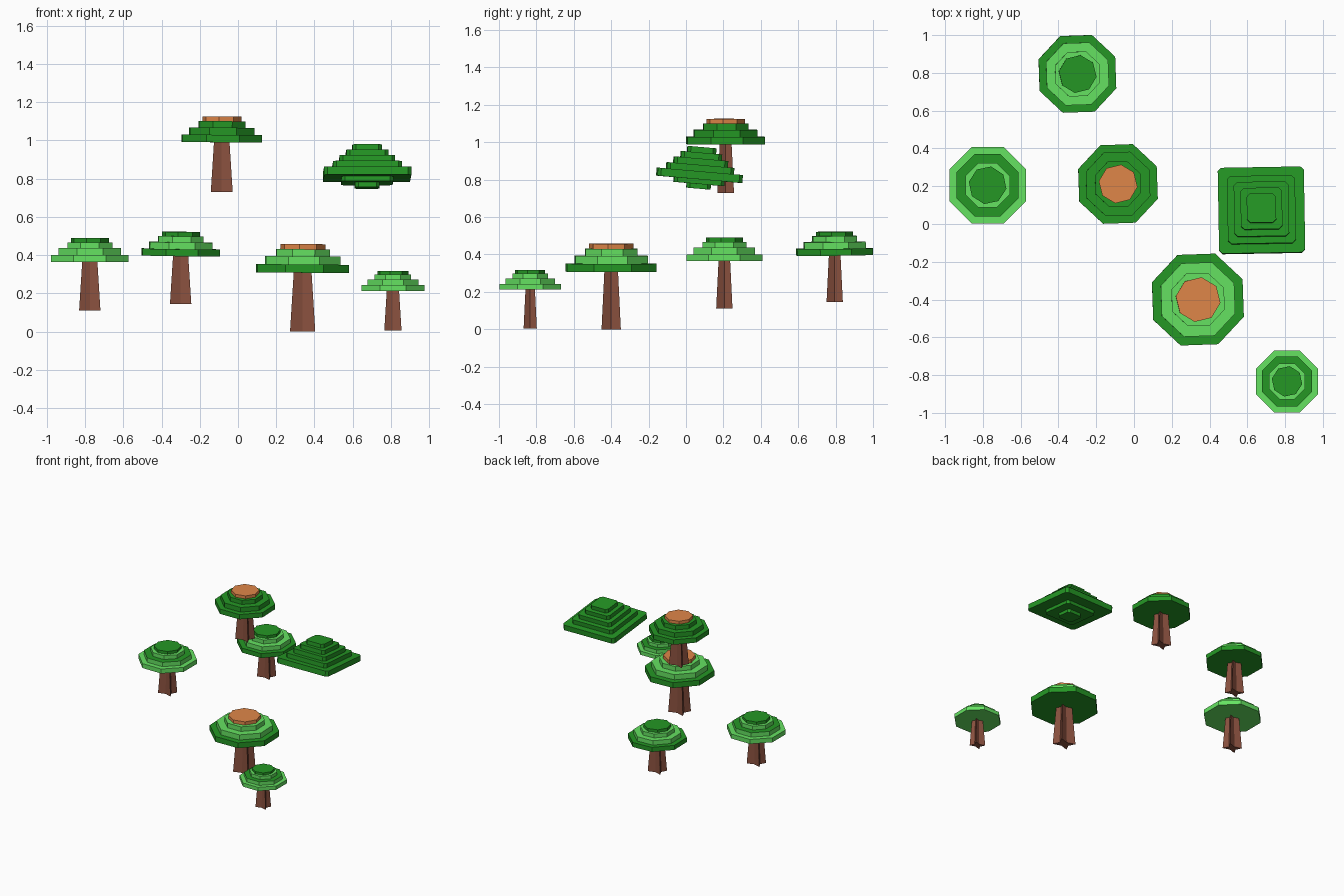
import bpy, bmesh, math

cube = bpy.data.objects.get("Cube")
if cube:
    bpy.data.objects.remove(cube, do_unlink=True)


def material(name, colour):
    m = bpy.data.materials.new(name)
    m.use_nodes = True
    m.diffuse_color = (*colour, 1)
    m.node_tree.nodes["Principled BSDF"].inputs["Base Color"].default_value = (*colour, 1)
    return m


LEAF = [material("dark green", (0.018, 0.31, 0.018)),
        material("light green", (0.13, 0.76, 0.12)),
        material("orange", (0.74, 0.24, 0.066))]
BARK = [material("bark brown", (0.25, 0.08, 0.048))]
DARK, LIGHT, ORANGE = range(3)


def prism(bm, low, high, z0, z1, side=0, top=0):
    """Closed prism between two outlines of equal length."""
    a = [bm.verts.new((x, y, z0)) for x, y in low]
    b = [bm.verts.new((x, y, z1)) for x, y in high]
    n = len(a)
    bm.faces.new(b).material_index = top
    bm.faces.new(a[::-1]).material_index = side
    for i in range(n):
        j = (i + 1) % n
        bm.faces.new((a[i], a[j], b[j], b[i])).material_index = side


def finish(bm, name, mats, location, rotation=(0, 0, 0)):
    bmesh.ops.recalc_face_normals(bm, faces=bm.faces)
    mesh = bpy.data.meshes.new(name)
    bm.to_mesh(mesh)
    bm.free()
    for m in mats:
        mesh.materials.append(m)
    ob = bpy.data.objects.new(name, mesh)
    ob.location = location
    ob.rotation_euler = [math.radians(r) for r in rotation]
    bpy.context.collection.objects.link(ob)


def octagon(half, turn=0):
    r = half / math.cos(math.pi / 8)
    angles = [math.pi / 8 + i * math.pi / 4 + math.radians(turn) for i in range(8)]
    return [(r * math.cos(t), r * math.sin(t)) for t in angles]


def star(half_x, half_y, inner):
    """Four-pointed star with its tips on the diagonals."""
    return [(half_x, half_y), (0, half_y * inner), (-half_x, half_y), (-half_x * inner, 0),
            (-half_x, -half_y), (0, -half_y * inner), (half_x, -half_y), (half_x * inner, 0)]


def cut_square(half, cut):
    s = half - cut
    return [(half, -s), (half, s), (s, half), (-s, half),
            (-half, s), (-half, -s), (-s, -half), (s, -half)]


def tree(name, x, y, foot, base, top, half, tiers, rotation):
    # Fluted, tapering trunk
    bm = bmesh.new()
    wide, deep = half * 0.275, half * 0.215
    prism(bm, star(wide, deep, 0.6), star(wide * 0.7, deep * 0.7, 0.6), foot, base + 0.01)
    finish(bm, name + "_trunk", BARK, (x, y, 0))
    # Four stepped tiers of leaves
    bm = bmesh.new()
    height, z = top - base, 0
    sizes, shares, turns = (1, 0.81, 0.58, 0.46), (0.29, 0.28, 0.25, 0.18), (0, 0, 0, 12)
    for size, share, turn, (side, upper) in zip(sizes, shares, turns, tiers):
        outline = octagon(half * size, turn)
        prism(bm, outline, outline, z, z + share * height, side, upper)
        z += share * height
    finish(bm, name + "_canopy", LEAF, (x, y, base), rotation)


# Side and top colour of each tier, lowest first
ringed = [(LIGHT, LIGHT), (LIGHT, DARK), (LIGHT, LIGHT), (DARK, DARK)]
rimmed = [(DARK, DARK), (LIGHT, LIGHT), (LIGHT, LIGHT), (DARK, DARK)]
capped = rimmed[:3] + [(ORANGE, ORANGE)]
plain_capped = [(DARK, DARK)] * 3 + [(ORANGE, ORANGE)]

tree("left_tree", -0.775, 0.205, 0.11, 0.365, 0.49, 0.203, ringed, (0, 0, 0))
tree("back_tree", -0.30, 0.795, 0.145, 0.396, 0.522, 0.203, rimmed, (0.6, 0.8, 2))
tree("high_tree", -0.085, 0.212, 0.73, 0.99, 1.125, 0.208, plain_capped, (0, 0.5, 2))
tree("large_tree", 0.338, -0.40, 0, 0.308, 0.458, 0.24, capped, (0, 0.5, 2))
tree("small_tree", 0.81, -0.833, 0.005, 0.213, 0.317, 0.164, ringed, (0, 0, 0))

# Floating square canopy, stepped above and below and leaning back
bm = bmesh.new()
z = 0
for width, thick in ((0.13, 0.025), (0.27, 0.025), (0.456, 0.043), (0.36, 0.034),
                     (0.29, 0.034), (0.22, 0.032), (0.155, 0.03)):
    outline = cut_square(width / 2, 0.018)
    prism(bm, outline, outline, z, z + thick, DARK, DARK)
    z += thick
finish(bm, "floating_square_canopy", LEAF, (0.675, 0.066, 0.752), (-5, 0, 1))
